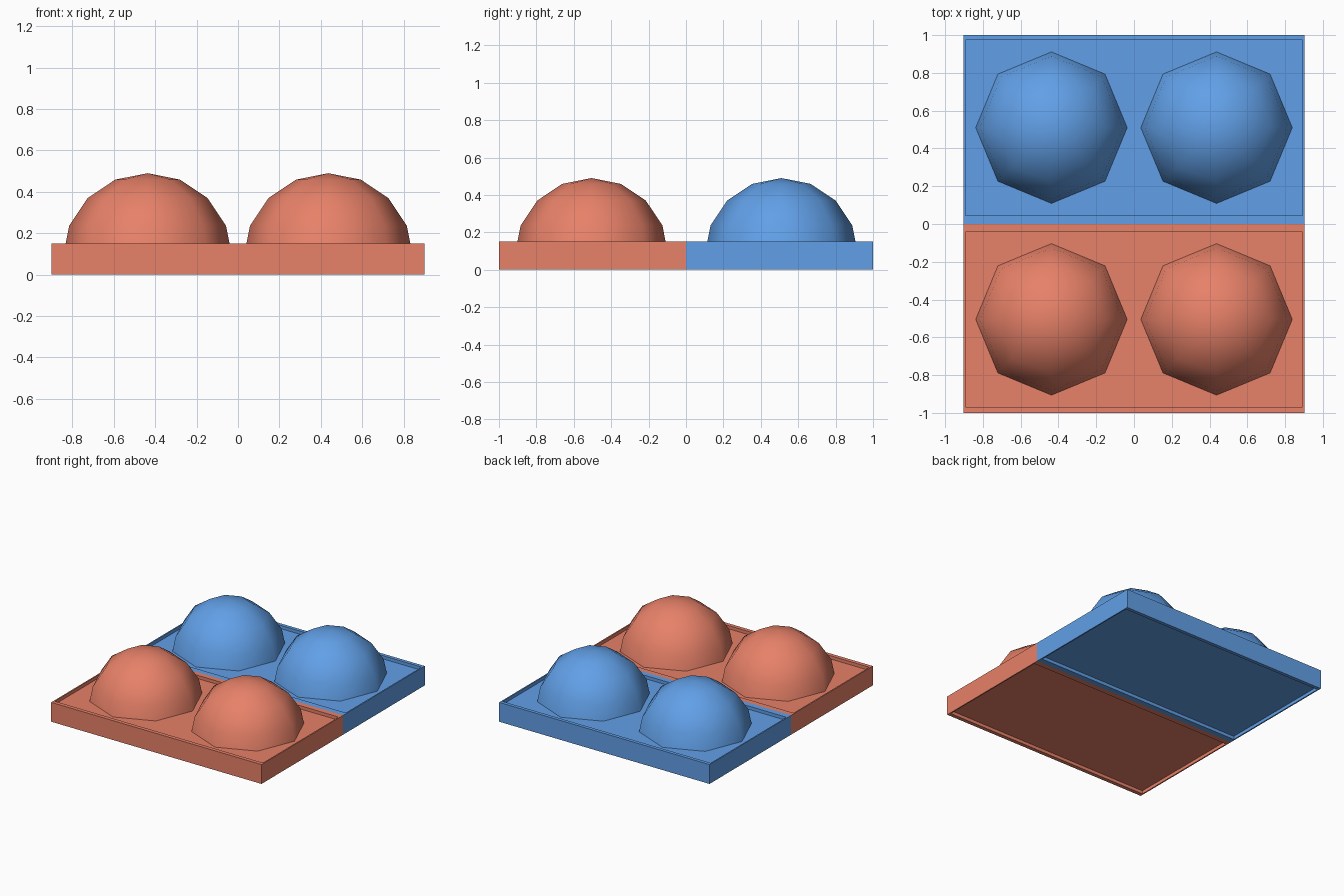
import bpy
import bmesh
import math

if "Cube" in bpy.data.objects:
    bpy.data.objects.remove(bpy.data.objects["Cube"])


def material(name, colour):
    mat = bpy.data.materials.new(name)
    mat.diffuse_color = colour
    mat.use_nodes = True
    mat.node_tree.nodes["Principled BSDF"].inputs["Base Color"].default_value = mat.diffuse_color
    return mat


def finish(bm, name, mat):
    bmesh.ops.recalc_face_normals(bm, faces=bm.faces[:])
    mesh = bpy.data.meshes.new(name)
    bm.to_mesh(mesh)
    bm.free()
    mesh.materials.append(mat)
    obj = bpy.data.objects.new(name, mesh)
    bpy.context.collection.objects.link(obj)
    return obj


def rect(bm, x, y0, y1, z):
    return [bm.verts.new(p) for p in ((-x, y0, z), (x, y0, z), (x, y1, z), (-x, y1, z))]


def bridge(bm, a, b):
    for i in range(len(a)):
        j = (i + 1) % len(a)
        bm.faces.new((a[i], a[j], b[j], b[i]))


# Rectangular frame, open in the middle
def make_frame(name, outer, inner, mat):
    bm = bmesh.new()
    loops = [rect(bm, *outer, 0), rect(bm, *outer, HEIGHT),
             rect(bm, *inner, HEIGHT), rect(bm, *inner, 0)]
    for k in range(4):
        bridge(bm, loops[k], loops[(k + 1) % 4])
    finish(bm, name, mat)


# Recessed panel held by the frame
def make_panel(name, inner, mat):
    bm = bmesh.new()
    low, high = rect(bm, *inner, PANEL_LOW), rect(bm, *inner, PANEL_HIGH)
    bridge(bm, low, high)
    bm.faces.new(low)
    bm.faces.new(high)
    finish(bm, name, mat)


# Eight-sided half sphere, its base sunk into the panel
def make_dome(name, cx, cy, mat):
    bm = bmesh.new()
    rings = []
    for k in range(4):
        a = k * math.pi / 8
        r, z = RADIUS * math.cos(a), DOME_BASE + RADIUS * math.sin(a)
        rings.append([bm.verts.new((cx + r * math.cos(t * math.pi / 4),
                                    cy + r * math.sin(t * math.pi / 4), z)) for t in range(8)])
    for lower, upper in zip(rings, rings[1:]):
        bridge(bm, lower, upper)
    tip = bm.verts.new((cx, cy, DOME_BASE + RADIUS))
    for i in range(8):
        bm.faces.new((rings[3][i], rings[3][(i + 1) % 8], tip))
    bm.faces.new(rings[0])
    obj = finish(bm, name, mat)
    for face in obj.data.polygons:
        face.use_smooth = len(face.vertices) < 8
    for edge in obj.data.edges:
        if all(v < 8 for v in edge.vertices):
            edge.use_edge_sharp = True


HEIGHT, PANEL_LOW, PANEL_HIGH = 0.15, 0.025, 0.125
DOME_BASE, RADIUS = 0.08, 0.41
red = material("red", (0.80, 0.22, 0.14, 1))
blue = material("blue", (0.12, 0.35, 0.80, 1))

# Two coloured halves, each with a pair of domes
for label, mat, y0, y1, cy in (("front", red, -1, 0, -0.505), ("back", blue, 0, 1, 0.51)):
    inner = (0.892, cy - 0.465, cy + 0.463)
    make_frame(f"{label}_frame", (0.902, y0, y1), inner, mat)
    make_panel(f"{label}_panel", inner, mat)
    for side, cx in (("left", -0.437), ("right", 0.437)):
        make_dome(f"{label}_{side}_dome", cx, cy, mat)
